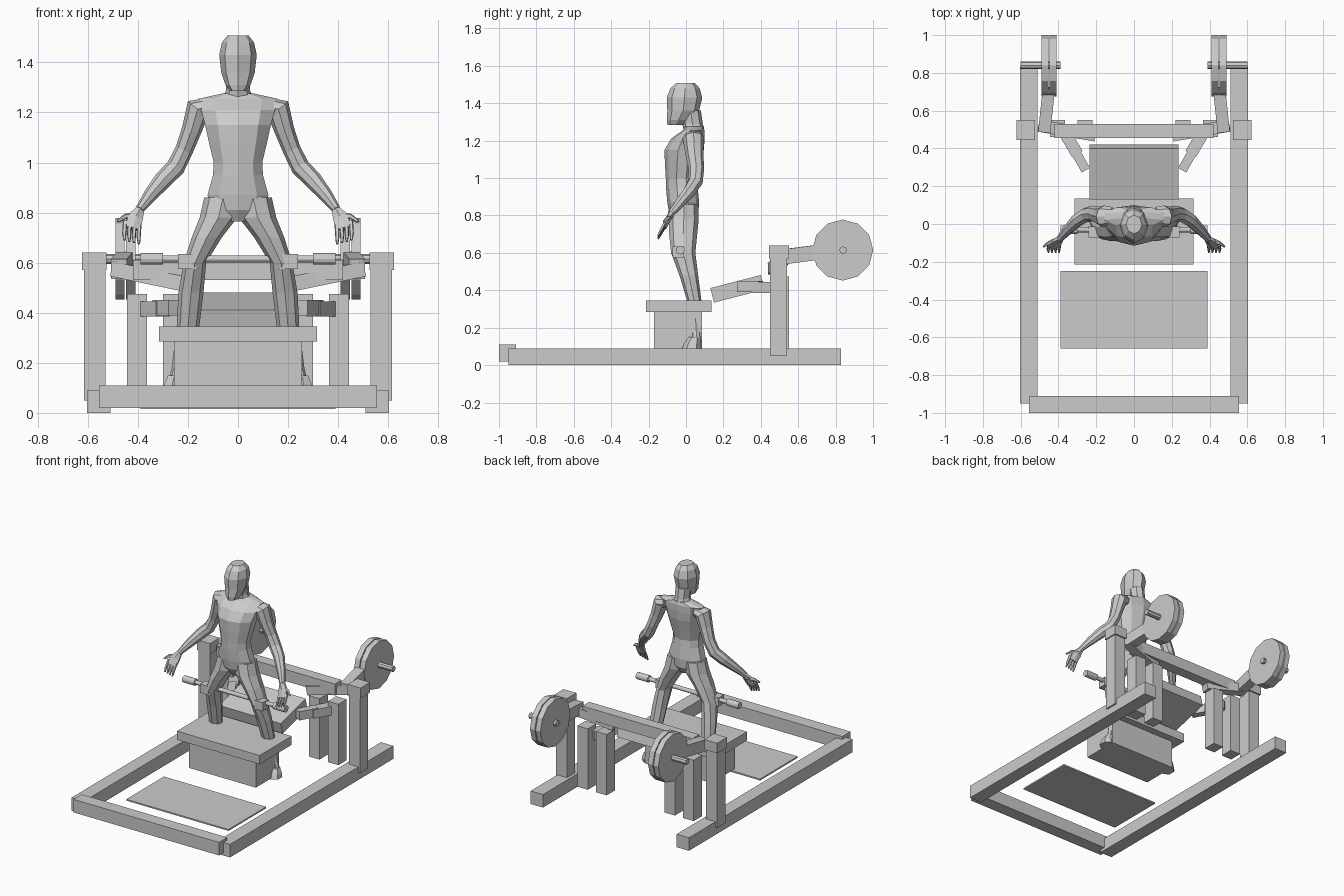
import bpy, bmesh, math
from mathutils import Vector, Matrix

if "Cube" in bpy.data.objects:
    bpy.data.objects.remove(bpy.data.objects["Cube"], do_unlink=True)

grey = bpy.data.materials.new("plain grey")
grey.use_nodes = True
grey.diffuse_color = (0.6, 0.6, 0.6, 1)
grey.node_tree.nodes["Principled BSDF"].inputs["Base Color"].default_value = (0.6, 0.6, 0.6, 1)


def finish(name, bm):
    bmesh.ops.recalc_face_normals(bm, faces=bm.faces)
    mesh = bpy.data.meshes.new(name)
    bm.to_mesh(mesh)
    bm.free()
    mesh.materials.append(grey)
    ob = bpy.data.objects.new(name, mesh)
    bpy.context.collection.objects.link(ob)
    return ob


def box(name, x, y, z):
    """Box from (min, max) ranges."""
    bm = bmesh.new()
    size = [r[1] - r[0] for r in (x, y, z)]
    mid = [(r[0] + r[1]) / 2 for r in (x, y, z)]
    bmesh.ops.create_cube(bm, size=1, matrix=Matrix.Translation(mid) @ Matrix.Diagonal((*size, 1)))
    return finish(name, bm)


def beam(name, p, q, width, height):
    """Box running from p to q."""
    p, q = Vector(p), Vector(q)
    rot = (q - p).to_track_quat('Y', 'Z').to_matrix().to_4x4()
    bm = bmesh.new()
    bmesh.ops.create_cube(bm, size=1, matrix=Matrix.Translation((p + q) / 2) @ rot
                          @ Matrix.Diagonal((width, (q - p).length, height, 1)))
    return finish(name, bm)


def rod(name, x0, x1, y, z, radius, sides=12):
    """Cylinder along x."""
    bm = bmesh.new()
    bmesh.ops.create_cone(bm, cap_ends=True, segments=sides, radius1=radius, radius2=radius,
                          depth=abs(x1 - x0), matrix=Matrix.Translation(((x0 + x1) / 2, y, z))
                          @ Matrix.Rotation(math.pi / 2, 4, 'Y'))
    return finish(name, bm)


def loft(name, rings, sides=8, level=True, side=1):
    """Skin rings of (x, y, z, half width, half depth); level keeps them horizontal."""
    bm = bmesh.new()
    centres = [Vector((r[0] * side, r[1], r[2])) for r in rings]
    loops = []
    for i, r in enumerate(rings):
        across, depth = Vector((1, 0, 0)), Vector((0, 1, 0))
        if not level:
            t = (centres[min(i + 1, len(rings) - 1)] - centres[max(i - 1, 0)]).normalized()
            across = depth.cross(t).normalized()
            depth = t.cross(across)
        turns = [2 * math.pi * k / sides + math.pi / 2 for k in range(sides)]
        loops.append([bm.verts.new(centres[i] + across * r[3] * math.cos(a) + depth * r[4] * math.sin(a))
                      for a in turns])
    for a, b in zip(loops, loops[1:]):
        for k in range(sides):
            n = (k + 1) % sides
            bm.faces.new((a[k], a[n], b[n], b[k]))
    bm.faces.new(loops[0])
    bm.faces.new(loops[-1])
    return finish(name, bm)


# Base frame, floor mat and step platform
box("front_crossbar", (-.555, .555), (-1, -.91), (.02, .11))
box("floor_mat", (-.39, .39), (-.66, -.25), (.015, .025))
box("platform_top", (-.315, .315), (-.215, .135), (.285, .345))
box("platform_base", (-.255, .255), (-.17, .085), (.09, .285))

# Rear beam and sloping pad
box("rear_beam", (-.42, .42), (.455, .53), (.53, .61))
beam("seat_pad", (0, .14, .373), (0, .41, .443), .47, .08)

# Bar across the hips
rod("hip_bar", -.39, .39, -.03, .615, .014)

for s, tag in ((1, "left"), (-1, "right")):
    def mx(a, b):
        return tuple(sorted((a * s, b * s)))

    # Frame and weight lever
    box(tag + "_side_rail", mx(.51, .604), (-.95, .83), (0, .09))
    box(tag + "_upright", mx(.53, .615), (.45, .54), (.05, .6))
    box(tag + "_upright_cap", mx(.525, .623), (.445, .55), (.57, .64))
    box(tag + "_outer_leg", mx(.364, .444), (.46, .55), (.055, .475))
    box(tag + "_inner_leg", mx(.22, .3), (.46, .55), (.055, .475))
    beam(tag + "_lever", (.475 * s, .49, .575), (.45 * s, .72, .605), .065, .08)
    beam(tag + "_handle_arm", (.5 * s, .52, .575), (.21 * s, .47, .515), .065, .06)
    beam(tag + "_grip_arm", (.37 * s, .49, .415), (.3 * s, .37, .415), .065, .06)
    beam(tag + "_grip", (.32 * s, .4, .42), (.255 * s, .285, .42), .05, .06)

    # Weight plates on their axle
    rod(tag + "_axle", .39 * s, .6 * s, .84, .615, .02, 8)
    rod(tag + "_inner_plate", .41 * s, .447 * s, .838, .615, .163)
    rod(tag + "_outer_plate", .453 * s, .49 * s, .838, .615, .163)

    # Hip bar sleeve and bracket
    rod(tag + "_bar_sleeve", .3 * s, .39 * s, -.03, .615, .023)
    box(tag + "_bar_bracket", mx(.165, .24), (-.072, -.012), (.575, .635))

    # Leg and foot
    loft(tag + "_leg", [(.06, -.01, .86, .075, .075), (.078, -.012, .78, .075, .08),
                        (.125, -.015, .7, .06, .075), (.172, -.015, .6, .045, .065),
                        (.188, .015, .48, .05, .05), (.2, .045, .34, .045, .038),
                        (.235, .055, .18, .03, .025), (.25, .055, .12, .03, .028)],
         side=s)
    loft(tag + "_foot", [(.255, .045, .15, .028, .03), (.262, .035, .115, .037, .045),
                         (.265, .03, .09, .04, .05)], 6, side=s)

    # Arm
    loft(tag + "_arm", [(.115, .04, 1.225, .035, .05), (.16, .04, 1.215, .05, .058),
                        (.185, .045, 1.13, .04, .048), (.215, .055, 1.05, .036, .042),
                        (.25, .05, .98, .038, .04), (.3, .02, .93, .036, .036),
                        (.35, -.03, .87, .028, .028), (.395, -.08, .81, .017, .02)],
         level=False, side=s)

    # Hand, fingers and thumb
    loft(tag + "_palm", [(.39, -.075, .815, .018, .018), (.41, -.095, .78, .035, .015),
                         (.422, -.118, .735, .036, .014)], 6, False, s)
    for k in range(4):
        x = .394 + .019 * k
        z = .75 + .005 * k
        loft(f"{tag}_finger_{k + 1}", [(x, -.11, z, .009, .009), (x + .003, -.135, z - .045, .009, .009),
                                       (x + .002, -.15, z - .075, .005, .005)], 5, False, s)
    loft(tag + "_thumb", [(.41, -.085, .79, .013, .013), (.45, -.1, .785, .011, .011),
                          (.48, -.12, .765, .006, .006)], 5, False, s)

# Torso
loft("torso", [(0, -.012, .765, .035, .055), (0, -.012, .81, .115, .078),
               (0, -.015, .87, .128, .085), (0, -.022, .95, .105, .085),
               (0, -.025, 1.0, .102, .083), (0, -.018, 1.08, .122, .095),
               (0, -.01, 1.15, .138, .105), (0, .01, 1.21, .155, .09),
               (0, .04, 1.255, .165, .058), (0, .045, 1.275, .07, .05)], 10)

# Neck and head
loft("neck", [(0, .045, 1.25, .065, .055), (0, .035, 1.29, .047, .055),
              (0, .025, 1.36, .05, .055)])
loft("head", [(0, -.055, 1.285, .03, .045), (0, -.04, 1.31, .05, .062),
              (0, -.015, 1.36, .067, .085), (0, -.008, 1.43, .075, .095),
              (0, -.005, 1.48, .064, .078), (0, -.002, 1.508, .042, .05)])
